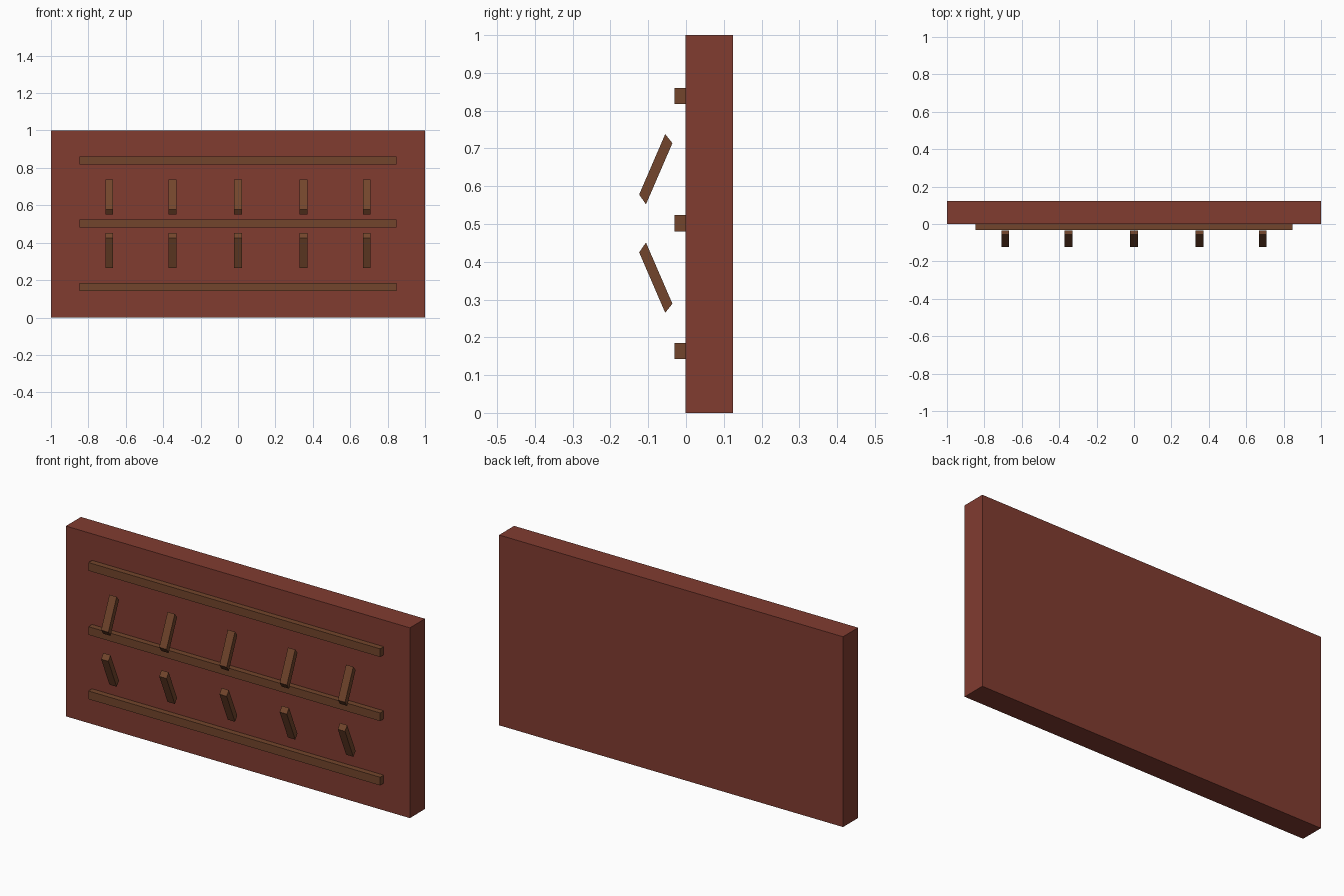
import bpy, bmesh

if "Cube" in bpy.data.objects:
    bpy.data.objects.remove(bpy.data.objects["Cube"])


def material(name, color):
    m = bpy.data.materials.new(name)
    m.diffuse_color = color
    m.use_nodes = True
    m.node_tree.nodes["Principled BSDF"].inputs["Base Color"].default_value = m.diffuse_color
    return m


BRICK = material("red_brown", (0.22, 0.045, 0.03, 1))
WOOD = material("wood", (0.17, 0.06, 0.025, 1))


def extrude_profile(name, profile, x, width, mat):
    """Extrude a (y, z) profile along x, centred on the given x."""
    bm = bmesh.new()
    face = bm.faces.new([bm.verts.new((x - width / 2, y, z)) for y, z in profile])
    ext = bmesh.ops.extrude_face_region(bm, geom=[face])["geom"]
    moved = [g for g in ext if isinstance(g, bmesh.types.BMVert)]
    bmesh.ops.translate(bm, verts=moved, vec=(width, 0, 0))
    bmesh.ops.recalc_face_normals(bm, faces=bm.faces)
    mesh = bpy.data.meshes.new(name)
    bm.to_mesh(mesh)
    bm.free()
    mesh.materials.append(mat)
    obj = bpy.data.objects.new(name, mesh)
    bpy.context.collection.objects.link(obj)
    return obj


def rect(y0, y1, z0, z1):
    return [(y0, z0), (y1, z0), (y1, z1), (y0, z1)]


# Backing panel
FRONT = -0.001
extrude_profile("back_panel", rect(FRONT, 0.124, 0, 1), 0, 2, BRICK)

# Three horizontal rails
for name, z in (("lower_rail", 0.164), ("middle_rail", 0.502), ("upper_rail", 0.839)):
    extrude_profile(name, rect(-0.031, FRONT, z - 0.0215, z + 0.0215), 0, 1.696, WOOD)

# Two rows of slanted pegs, the lower row mirrored about the middle rail
peg = [(-0.055, 0.738), (-0.036, 0.714), (-0.106, 0.552), (-0.124, 0.578)]
peg_low = [(y, 2 * 0.5015 - z) for y, z in peg]
for i, x in enumerate((-0.688, -0.35, 0, 0.35, 0.688), 1):
    extrude_profile(f"upper_peg_{i}", peg, x, 0.042, WOOD)
    extrude_profile(f"lower_peg_{i}", peg_low, x, 0.042, WOOD)
